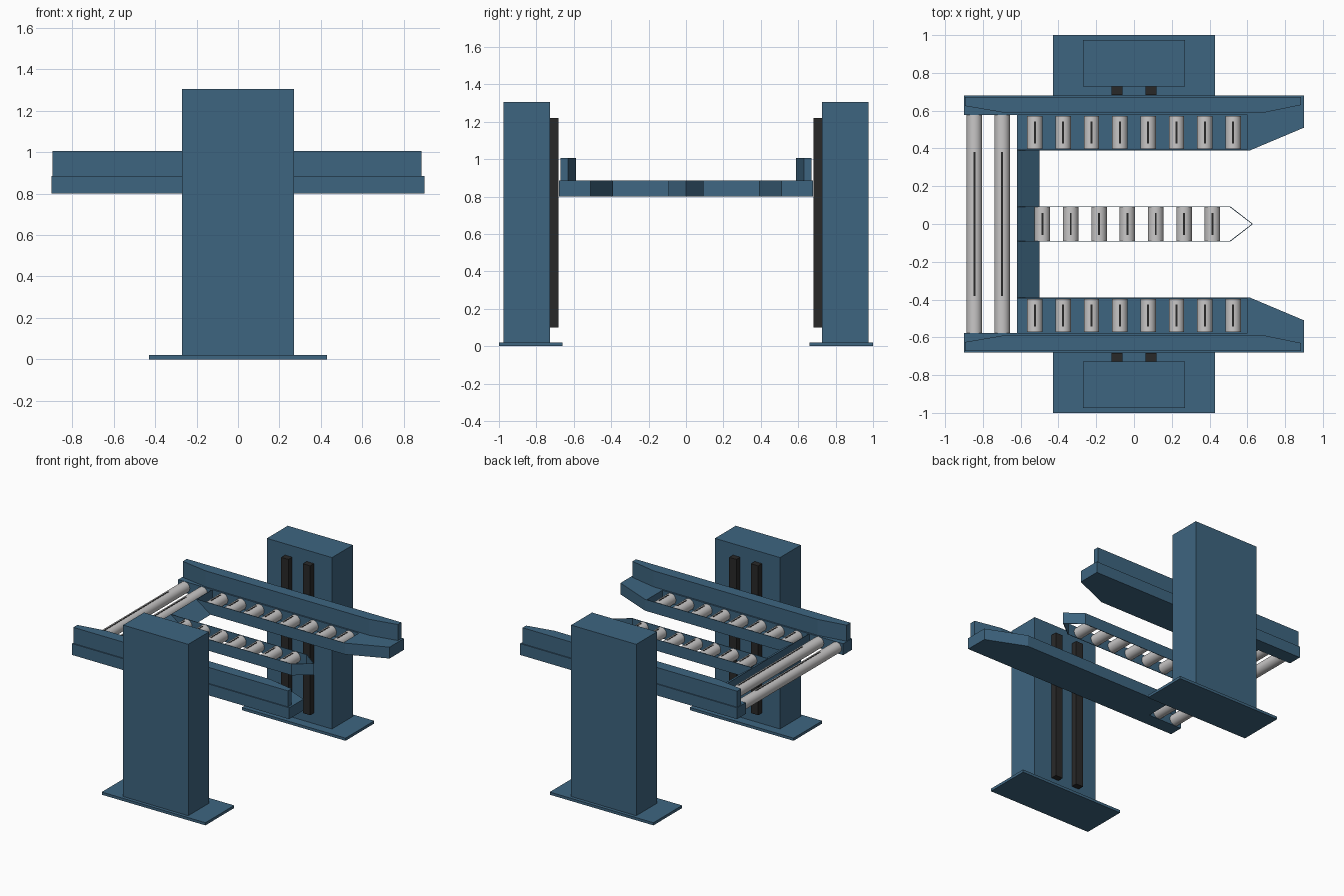
import bpy, bmesh, math
from mathutils import Matrix

cube = bpy.data.objects.get("Cube")
if cube:
    bpy.data.objects.remove(cube, do_unlink=True)


def material(name, rgb, rough=0.6):
    m = bpy.data.materials.new(name)
    m.use_nodes = True
    m.diffuse_color = (*rgb, 1)
    node = m.node_tree.nodes["Principled BSDF"]
    node.inputs["Base Color"].default_value = (*rgb, 1)
    node.inputs["Roughness"].default_value = rough
    return m


BLUE = material("steel blue paint", (0.048, 0.13, 0.216))
GREY = material("light roller grey", (0.58, 0.57, 0.57))
DARK = material("dark rail", (0.022, 0.022, 0.022))


def finish(name, bm, mat):
    bmesh.ops.recalc_face_normals(bm, faces=bm.faces)
    mesh = bpy.data.meshes.new(name)
    bm.to_mesh(mesh)
    bm.free()
    mesh.materials.append(mat)
    obj = bpy.data.objects.new(name, mesh)
    bpy.context.collection.objects.link(obj)
    return obj


def prism(name, outline, z0, z1, mat=BLUE):
    """Extrude a plan outline between two heights."""
    bm = bmesh.new()
    face = bm.faces.new([bm.verts.new((x, y, z0)) for x, y in outline])
    up = bmesh.ops.extrude_face_region(bm, geom=[face])["geom"]
    bmesh.ops.translate(bm, vec=(0, 0, z1 - z0),
                        verts=[v for v in up if isinstance(v, bmesh.types.BMVert)])
    return finish(name, bm, mat)


def box(name, x0, x1, y0, y1, z0, z1, mat=BLUE):
    return prism(name, [(x0, y0), (x1, y0), (x1, y1), (x0, y1)], z0, z1, mat)


def roller(name, x, y0, y1):
    """Round roller along y with a dark strip along its top."""
    bm = bmesh.new()
    bmesh.ops.create_cone(bm, cap_ends=True, segments=32, radius1=R, radius2=R,
                          depth=y1 - y0)
    bmesh.ops.transform(bm, verts=bm.verts,
                        matrix=Matrix.Translation((x, (y0 + y1) / 2, AXIS))
                        @ Matrix.Rotation(math.pi / 2, 4, 'X'))
    obj = finish(name, bm, GREY)
    bpy.context.view_layer.objects.active = obj
    obj.select_set(True)
    bpy.ops.object.shade_smooth_by_angle(angle=math.radians(40))
    obj.select_set(False)
    inset = (y1 - y0) * 0.17
    box(name + "_strip", x - 0.005, x + 0.005, y0 + inset, y1 - inset,
        AXIS + R - 0.004, AXIS + R + 0.001, DARK)


LOW, TOP = 0.80, 0.885      # deck height range
AXIS, R = 0.843, 0.041      # roller axis height and radius
WALL = 0.004

for side, s in (("back", 1), ("front", -1)):
    def sided_box(name, x0, x1, y0, y1, z0, z1, mat=BLUE):
        a, b = sorted((s * y0, s * y1))
        return box(f"{side}_{name}", x0, x1, a, b, z0, z1, mat)

    def sided_prism(name, outline, z0, z1):
        return prism(f"{side}_{name}", [(x, s * y) for x, y in outline], z0, z1)

    # column, foot plate and lifting rails
    sided_box("foot_plate", -0.43, 0.43, 0.66, 1.0, 0, 0.02)
    sided_box("column", -0.27, 0.27, 0.728, 0.975, 0.02, 1.305)
    for label, x in (("right", -0.09), ("left", 0.09)):
        sided_box(f"{label}_lift_rail", x - 0.03, x + 0.03, 0.683, 0.728, 0.1, 1.22, DARK)

    # side arm: solid beam and tapered tip around an open roller tray
    sided_prism("arm_beam", [(-0.9, 0.577), (0.6, 0.577), (0.6, 0.39), (0.615, 0.39),
                             (0.9, 0.51), (0.9, 0.68), (-0.9, 0.68)], LOW, TOP)
    sided_box("arm_tray_floor", -0.62, 0.6, 0.39, 0.577, LOW, LOW + 0.005)
    sided_box("arm_tray_lip", -0.62, 0.6, 0.39, 0.39 + WALL, LOW, TOP)
    sided_box("arm_tray_end", -0.62, -0.62 + WALL, 0.39, 0.577, LOW, TOP)

    # raised guide fence with both ends flared outwards
    sided_prism("guide_fence", [(-0.895, 0.672), (-0.895, 0.625), (-0.68, 0.588),
                                (0.68, 0.588), (0.885, 0.63), (0.885, 0.672)], TOP, 1.005)

    # short rollers in the tray
    for i in range(8):
        a, b = sorted((s * 0.397, s * 0.572))
        roller(f"{side}_arm_roller_{i + 1}", -0.525 + 0.15 * i, a, b)

# cross beam joining the arms, sloping down towards the open side
bm = bmesh.new()
ends = [[bm.verts.new((x, y, z)) for x, z in ((-0.62, LOW), (-0.5, LOW), (-0.62, TOP))]
        for y in (-0.39, 0.39)]
for end in ends:
    bm.faces.new(end)
for i in range(3):
    j = (i + 1) % 3
    bm.faces.new((ends[0][i], ends[0][j], ends[1][j], ends[1][i]))
finish("cross_beam", bm, BLUE)

# middle arm: open thin-walled frame with a pointed tip
outer = [(-0.62, -0.093), (0.51, -0.093), (0.63, 0), (0.51, 0.093), (-0.62, 0.093)]
inner = [(-0.62, 0.089), (0.508, 0.089), (0.624, 0), (0.508, -0.089), (-0.62, -0.089)]
prism("middle_arm_frame", outer + inner, LOW, TOP)
for i in range(7):
    roller(f"middle_arm_roller_{i + 1}", -0.485 + 0.15 * i, -0.089, 0.089)

# long rollers spanning the closed end
for i, x in enumerate((-0.845, -0.698)):
    roller(f"long_roller_{i + 1}", x, -0.578, 0.578)
